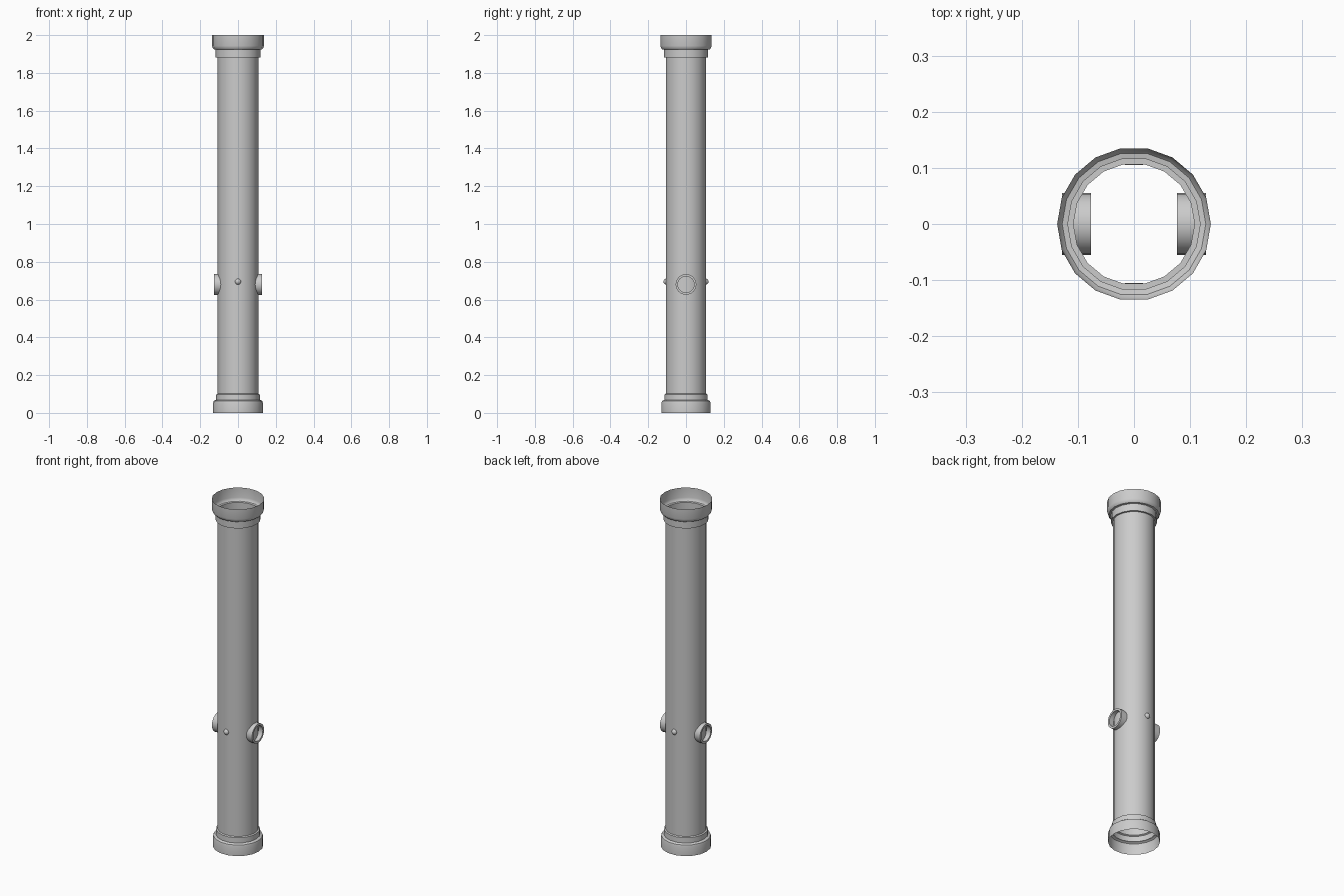
import bpy, math
from mathutils import Matrix

if "Cube" in bpy.data.objects:
    bpy.data.objects.remove(bpy.data.objects["Cube"])


def lathe(name, profile, sides, matrix=Matrix(), angle=35):
    """Revolve (radius, height) points around z, then place with matrix."""
    verts, faces = [], []
    for r, z in profile:
        for i in range(sides):
            a = 2 * math.pi * i / sides
            verts.append(matrix @ Matrix.Translation((r * math.cos(a), r * math.sin(a), z)).translation)
    for k in range(len(profile) - 1):
        for i in range(sides):
            j = (i + 1) % sides
            faces.append((k * sides + i, k * sides + j,
                          (k + 1) * sides + j, (k + 1) * sides + i))
    mesh = bpy.data.meshes.new(name)
    mesh.from_pydata(verts, [], faces)
    obj = bpy.data.objects.new(name, mesh)
    bpy.context.collection.objects.link(obj)
    bpy.ops.object.select_all(action='DESELECT')
    obj.select_set(True)
    bpy.context.view_layer.objects.active = obj
    bpy.ops.object.shade_smooth_by_angle(angle=math.radians(angle))
    return obj


# open thin-walled pipe with stepped socket collars at both ends
lathe("pipe", [
    (0.132, 0.0), (0.132, 0.052), (0.129, 0.062), (0.122, 0.067),
    (0.116, 0.068), (0.115, 0.098), (0.108, 0.102),
    (0.108, 1.882), (0.118, 1.882), (0.118, 1.923),
    (0.128, 1.925), (0.134, 1.932), (0.137, 1.943), (0.137, 2.0)], 18)

for side, label in ((1, "right"), (-1, "left")):
    # round side port with a recessed rim, axis along x
    port = Matrix.Translation((0, 0, 0.68)) @ Matrix.Rotation(side * math.pi / 2, 4, 'Y')
    lathe("side_port_" + label,
          [(0.055, 0.077), (0.055, 0.128), (0.043, 0.128), (0.043, 0.100)], 24, port)

    # small domed rivet, axis along y
    rivet = Matrix.Translation((0, 0, 0.695)) @ Matrix.Rotation(side * math.pi / 2, 4, 'X')
    dome = [(0.016 * math.cos(t * math.pi / 8) + 0.0001,
             0.105 + 0.014 * math.sin(t * math.pi / 8)) for t in range(5)]
    lathe("rivet_" + ("front" if side == 1 else "back"), dome, 12, rivet, 50)
